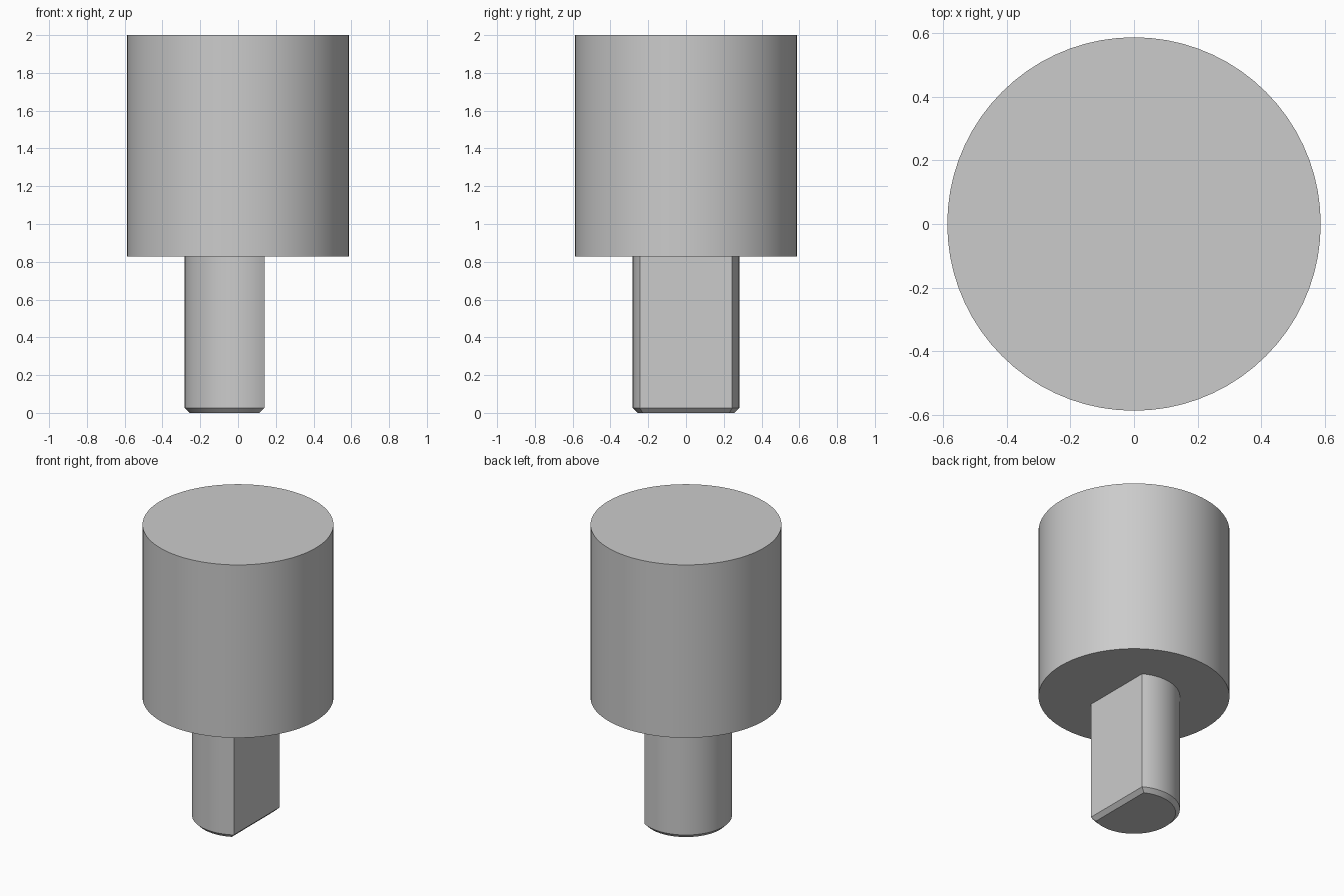
import bpy, bmesh, math

cube = bpy.data.objects.get("Cube")
if cube:
    bpy.data.objects.remove(cube, do_unlink=True)

grey = bpy.data.materials.new("plain grey")
grey.use_nodes = True
colour = (0.6, 0.6, 0.6, 1)
grey.diffuse_color = colour
grey.node_tree.nodes["Principled BSDF"].inputs["Base Color"].default_value = colour


def circle(radius, steps=72):
    return [(radius * math.cos(math.tau * i / steps), radius * math.sin(math.tau * i / steps))
            for i in range(steps)]


def d_section(radius, flat, steps=48):
    # Circle cut by a flat on the +x side
    start = math.acos(flat / radius)
    sweep = math.tau - 2 * start
    return [(radius * math.cos(start + sweep * i / steps), radius * math.sin(start + sweep * i / steps))
            for i in range(steps + 1)]


def loft(name, sections):
    # Join matching outlines at rising heights and cap both ends
    bm = bmesh.new()
    rings = [[bm.verts.new((x, y, z)) for x, y in outline] for outline, z in sections]
    for low, high in zip(rings, rings[1:]):
        for i in range(len(low)):
            j = (i + 1) % len(low)
            bm.faces.new((low[i], low[j], high[j], high[i]))
    bm.faces.new(rings[0][::-1])
    bm.faces.new(rings[-1])
    bmesh.ops.recalc_face_normals(bm, faces=bm.faces)
    mesh = bpy.data.meshes.new(name)
    bm.to_mesh(mesh)
    bm.free()
    mesh.materials.append(grey)
    obj = bpy.data.objects.new(name, mesh)
    bpy.context.collection.objects.link(obj)
    bpy.ops.object.select_all(action="DESELECT")
    obj.select_set(True)
    bpy.context.view_layer.objects.active = obj
    bpy.ops.object.shade_smooth_by_angle(angle=math.radians(30))
    return obj


# Wide cylindrical head
head_bottom = 0.827
loft("head", [(circle(0.587), head_bottom), (circle(0.587), 2)])

# D-shaped shaft with a chamfered lower end
radius, flat, chamfer = 0.282, 0.14, 0.026
full = d_section(radius, flat)
loft("shaft", [(d_section(radius - chamfer, flat - chamfer), 0),
               (full, chamfer), (full, head_bottom)])
